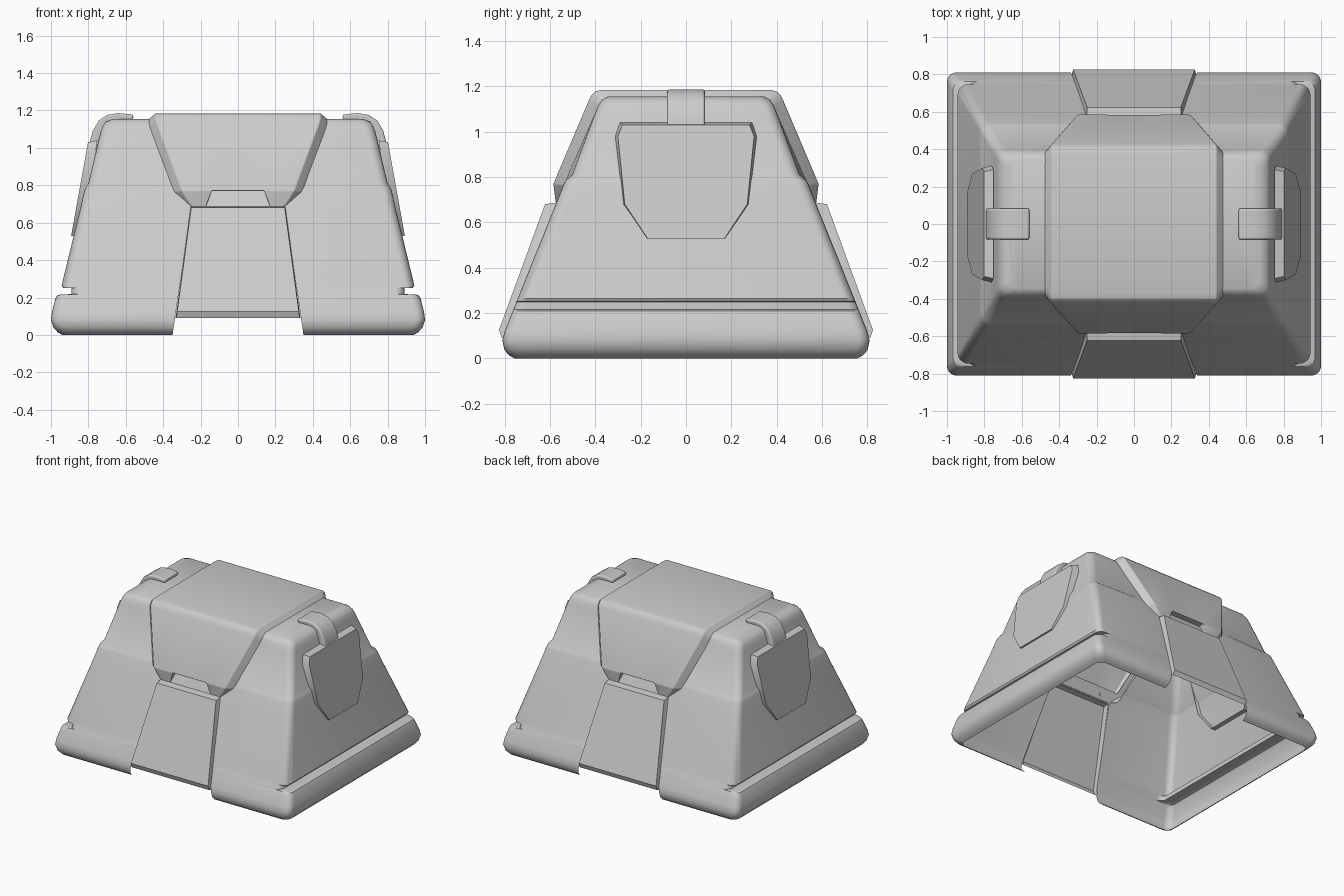
import bpy, bmesh
from math import sin, cos, pi

if "Cube" in bpy.data.objects:
    bpy.data.objects.remove(bpy.data.objects["Cube"])


def make(name, verts, faces, bevel=0.0, mirror=(False, False)):
    me = bpy.data.meshes.new(name)
    ob = bpy.data.objects.new(name, me)
    bpy.context.collection.objects.link(ob)
    bm = bmesh.new()
    vs = [bm.verts.new(v) for v in verts]
    for f in faces:
        bm.faces.new([vs[i] for i in f])
    bmesh.ops.remove_doubles(bm, verts=bm.verts, dist=0.0005)
    bmesh.ops.recalc_face_normals(bm, faces=bm.faces)
    bm.to_mesh(me)
    bm.free()
    bpy.ops.object.select_all(action='DESELECT')
    ob.select_set(True)
    bpy.context.view_layer.objects.active = ob
    bpy.ops.object.shade_smooth_by_angle(angle=0.6)
    if bevel:
        m = ob.modifiers.new("soft_edges", 'BEVEL')
        m.width, m.segments, m.limit_method, m.angle_limit = bevel, 3, 'ANGLE', 0.5
    if any(mirror):
        m = ob.modifiers.new("mirror", 'MIRROR')
        m.use_axis = (mirror[0], mirror[1], False)
    return ob


def grid(rows, skip=()):
    """Quads joining successive rows of equally many points."""
    n = len(rows[0])
    verts = [p for r in rows for p in r]
    faces = [(i * n + j, i * n + j + 1, (i + 1) * n + j + 1, (i + 1) * n + j)
             for i in range(len(rows) - 1) for j in range(n - 1) if (i, j) not in skip]
    return verts, faces


# Main shell: half rings (z, half x, half y), open at the bottom and where panels sit
def gap(z):
    if z <= 0.68:
        return 0.35 - 0.1 * z / 0.68
    if z <= 0.77:
        return 0.25 + 0.05 * (z - 0.68) / 0.09
    return 0.30 + 0.15 * (z - 0.77) / 0.37


RINGS = [(0, .94, .755), (.015, .965, .783), (.04, .987, .802), (.08, 1.0, .81),
         (.12, .995, .80), (.19, .978, .772), (.21, .968, .764), (.216, .95, .762),
         (.218, .89, .761), (.25, .89, .748), (.252, .935, .747), (.265, .943, .742),
         (.68, .842, .575), (.77, .822, .539), (.785, .817, .531), (.81, .80, .502),
         (1.08, .736, .402), (1.115, .724, .388), (1.14, .708, .372), (1.155, .67, .345)]
rows = []
for z, hx, hy in RINGS:
    d = min(gap(z), 0.45)
    fy = hy + (0.018 if z == .81 else 0)
    r = 0.05
    half = [(hx - r + r * sin(a), -hy + r - r * cos(a), z)
            for a in [k * pi / 10 for k in range(6)]]
    rows.append([(d, -fy, z)] + half + [(x, -y, q) for x, y, q in reversed(half)] + [(d, fy, z)])
verts, faces = grid(rows)
n = len(rows[0])
faces.append([(len(rows) - 1) * n + j for j in range(n)])
# recessed back of the small notch above each door
a, b, k = 12 * n, 13 * n, len(verts)
verts += [(0, -.575, .68), (0, -.539, .77), (0, .575, .68), (0, .539, .77)]
faces += [(a, b, k + 1, k), (a + n - 1, b + n - 1, k + 3, k + 2)]
make("main_shell", verts, faces, mirror=(True, False))

# Raised top cover: band running up the front, over the top and down the back
prof = [(.575, .69, .25, .17), (.585, .77, .30, .14), (.43, 1.135, .435, .14),
        (.418, 1.16, .44, .14), (.40, 1.178, .44, .14), (.37, 1.185, .44, .14)]
front = []
for y, z, w, nx in prof:
    f = .045
    flat = (z - 0.69) / 0.495
    out = (w + f, -y + .05, z - .038 * flat)
    half = [out, (w, -y, z), (nx, -y, z)]
    front.append([(-x, yy, zz) for x, yy, zz in half] + half[::-1])
back = [[(x, -y, z) for x, y, z in r] for r in reversed(front)]
cover = front + back
verts, faces = grid(cover, skip={(0, 2), (len(cover) - 2, 2)})
# notch roof and cheeks reaching back to the shell
for s in (-1, 1):
    k = len(verts)
    for x, y, z in ((-.17, .575, .69), (-.14, .585, .77), (.14, .585, .77), (.17, .575, .69)):
        verts += [(x, s * y, z), (x, s * (.57 if z < .7 else .538), z)]
    faces += [(k + i, k + i + 1, k + i + 3, k + i + 2) for i in (0, 2, 4)]
make("top_cover", verts, faces, bevel=.012)

# Door panels front and back, standing slightly proud of the shell
rows = [[(-w - .004, -y + t, z), (-w, -y, z), (w, -y, z), (w + .004, -y + t, z)]
        for y, z, w, t in ((.57, .688, .25, .0), (.622, .68, .25, .05),
                           (.825, .125, .325, .03), (.812, .09, .33, .02))]
verts, faces = grid(rows)
make("door_panel", verts, faces, mirror=(False, True))

# Raised plates on both end walls
outline = [(-.28, 1.03), (-.30, .98), (-.27, .68), (-.17, .53),
           (.17, .53), (.27, .68), (.30, .98), (.28, 1.03)]


def end_x(z):
    return .89 - .18 * (z - .53) + .002


verts = [(end_x(z), y, z) for y, z in outline]
verts += [(end_x(z) - .05, y * 1.04, z + (.01 if z > 1 else 0)) for y, z in outline]
m = len(outline)
faces = [list(range(m))] + [(i, (i + 1) % m, m + (i + 1) % m, m + i) for i in range(m)]
make("end_plate", verts, faces, mirror=(True, False))

# Curved strap over each top end edge
outer = [(.56, 1.178), (.64, 1.186), (.70, 1.176), (.745, 1.145), (.775, 1.095),
         (.79, 1.04), (.797, .99)]
inner = [(.56, 1.15), (.63, 1.15), (.67, 1.14), (.705, 1.115), (.728, 1.08),
         (.74, 1.04), (.75, .99)]
loop = outer + inner[::-1]
c = len(loop)
verts = [(x, s * .083, z) for s in (-1, 1) for x, z in loop]
faces = [(i, (i + 1) % c, c + (i + 1) % c, c + i) for i in range(c)]
faces += [list(range(c)), list(range(c, 2 * c))]
make("end_strap", verts, faces, bevel=.01, mirror=(True, False))
